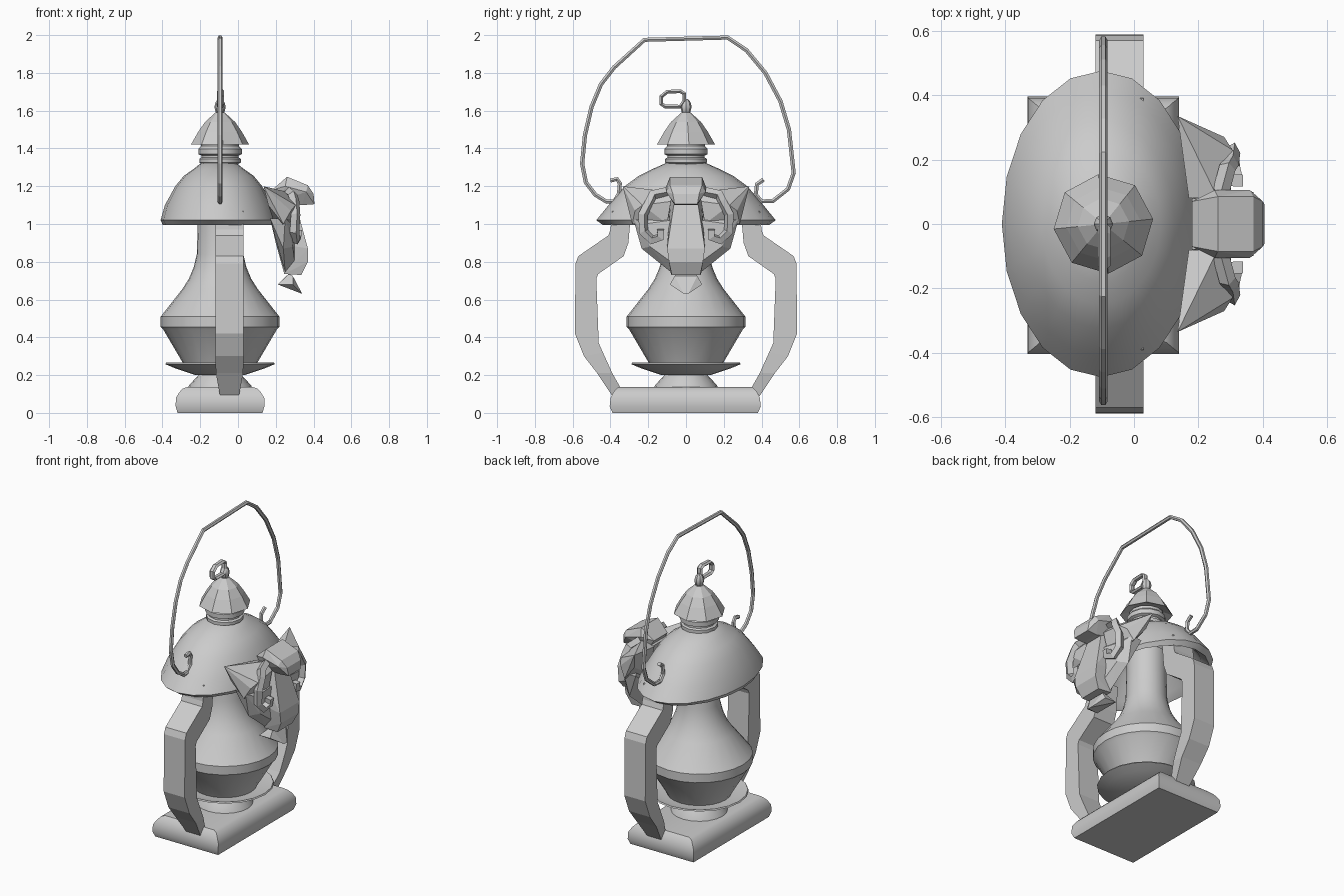
import bpy, bmesh, math
from mathutils import Vector

CX = -0.095  # lamp axis


def finish(name, bm, smooth=None):
    bmesh.ops.recalc_face_normals(bm, faces=bm.faces)
    me = bpy.data.meshes.new(name)
    bm.to_mesh(me)
    bm.free()
    ob = bpy.data.objects.new(name, me)
    bpy.context.collection.objects.link(ob)
    if smooth:
        me.polygons.foreach_set("use_smooth", [True] * len(me.polygons))
        me.set_sharp_from_angle(angle=math.radians(smooth))
    return ob


def loft(name, rings, smooth=None):
    """Skin a stack of equal-length point rings, capped at both ends."""
    bm = bmesh.new()
    vs = [[bm.verts.new(p) for p in r] for r in rings]
    n = len(vs[0])
    for a, b in zip(vs, vs[1:]):
        for i in range(n):
            j = (i + 1) % n
            bm.faces.new((a[i], a[j], b[j], b[i]))
    bm.faces.new(vs[0])
    bm.faces.new(vs[-1])
    return finish(name, bm, smooth)


def lathe(name, profile, segs=20, smooth=35, cx=CX, turn=0):
    """Profile entries are (rx, ry, z) or (r, z)."""
    rings = []
    for p in profile:
        rx, ry, z = p if len(p) == 3 else (p[0], p[0], p[1])
        rings.append([(cx + rx * math.cos(turn + math.tau * i / segs),
                       ry * math.sin(turn + math.tau * i / segs), z) for i in range(segs)])
    return loft(name, rings, smooth)


def hull(name, pts, side=1, both=False):
    bm = bmesh.new()
    for x, y, z in pts:
        bm.verts.new((x, y * side, z))
        if both and y:
            bm.verts.new((x, -y, z))
    res = bmesh.ops.convex_hull(bm, input=bm.verts)
    junk = [v for v in set(res["geom_interior"] + res["geom_unused"])
            if isinstance(v, bmesh.types.BMVert)]
    bmesh.ops.delete(bm, geom=junk, context='VERTS')
    return finish(name, bm)


def tube(name, pts, r, cyclic=False, res=1):
    cu = bpy.data.curves.new(name, 'CURVE')
    cu.dimensions = '3D'
    cu.bevel_depth = r
    cu.bevel_resolution = res
    cu.use_fill_caps = True
    sp = cu.splines.new('POLY')
    sp.points.add(len(pts) - 1)
    for p, c in zip(sp.points, pts):
        p.co = (*c, 1)
    sp.use_cyclic_u = cyclic
    sp.use_smooth = False
    ob = bpy.data.objects.new(name, cu)
    bpy.context.collection.objects.link(ob)
    return ob


# Base plinth with rounded upper edges
base = []
for z, hx, hy in [(0, .225, .385), (.035, .235, .4), (.08, .234, .395),
                  (.11, .215, .38), (.128, .198, .365), (.137, .175, .355)]:
    base.append([(CX + sx * hx, sy * hy - .004, z)
                 for sx, sy in ((-1, -1), (1, -1), (1, 1), (-1, 1))])
loft("base", base, 35)

# Foot, saucer and glass body
lathe("foot", [(.17, .12), (.165, .145), (.11, .205)])
lathe("saucer", [(.11, .2), (.13, .2), (.235, .235), (.29, .258), (.285, .266),
                 (.22, .25), (.1, .245)])
lathe("body", [(.19, .25), (.2, .27), (.3, .44), (.314, .455), (.314, .51), (.2, .655),
               (.165, .71), (.14, .77), (.123, .84), (.118, 1.0), (.118, 1.15)], 24)

# Oval dome roof with hollow underside
lathe("dome", [(.07, .1, 1.27), (.18, .29, 1.17), (.25, .39, 1.03), (.296, .44, .995),
               (.308, .475, 1.02), (.285, .41, 1.1), (.23, .325, 1.2), (.185, .25, 1.255),
               (.135, .18, 1.29), (.09, .1, 1.325)], 20, 40, -.102)

# Collar rings, faceted cap and finial
lathe("collar", [(.095, 1.3), (.095, 1.318), (.11, 1.325), (.11, 1.345), (.098, 1.352),
                 (.098, 1.362), (.115, 1.37), (.115, 1.398), (.1, 1.412), (.1, 1.43)], 12)
lathe("cap", [(.1, 1.44), (.155, 1.42), (.115, 1.49), (.08, 1.54), (.025, 1.59)], 8, None, turn=.1)
lathe("finial", [(.012, 1.58), (.024, 1.595), (.03, 1.62), (.024, 1.645), (.01, 1.662)], 8)
ring = tube("top_ring", [(0, y, z) for y, z in [(-.01, 1.65), (-.01, 1.69), (-.03, 1.703), (-.10, 1.7),
            (-.13, 1.675), (-.13, 1.635), (-.11, 1.622), (-.03, 1.622)]], .012, True)
ring.location.x = CX + .003
ring.scale.x = 1.6

# Carrying handle with hooked ends
tube("handle", [(CX, y, z) for y, z in [
    (-.40, 1.23), (-.365, 1.238), (-.35, 1.215), (-.355, 1.16), (-.38, 1.12), (-.42, 1.118),
    (-.48, 1.155), (-.53, 1.22), (-.55, 1.32), (-.535, 1.47), (-.5, 1.62), (-.45, 1.74),
    (-.38, 1.83), (-.22, 1.975), (.22, 1.987), (.32, 1.92), (.42, 1.8), (.5, 1.65),
    (.545, 1.5), (.57, 1.27), (.54, 1.185), (.46, 1.122), (.4, 1.12), (.37, 1.155),
    (.375, 1.21), (.41, 1.235)]], .013)

# Side frame arms: outer/inner point pairs swept down, narrowing at the foot
stations = [(.39, 1.07, .29, 1.07, 0), (.4, .97, .305, .9, 0), (.41, .94, .33, .83, 0),
            (.57, .83, .465, .735, 0), (.585, .79, .475, .71, 0), (.588, .42, .462, .37, 0),
            (.54, .3, .44, .32, 0), (.47, .21, .39, .21, .003), (.39, .09, .345, .13, .025)]
for label, s in (("left", -1), ("right", 1)):
    loft("frame_arm_" + label, [[(-.12 + t, s * yo, zo), (.03 - t, s * yo, zo),
                                 (.03 - t, s * yi, zi), (-.12 + t, s * yi, zi)]
                                for yo, zo, yi, zi, t in stations])

# Animal mask: snout, crest, beard
hull("mask_snout", [(.3, .06, 1.13), (.325, .06, 1.0), (.37, .1, .87), (.37, .09, .8),
                    (.335, .075, .73), (.245, .08, .735), (.2, .1, .9), (.18, .08, 1.15)], both=True)
hull("mask_crest", [(.18, .07, 1.18), (.26, .085, 1.25), (.37, .085, 1.205), (.4, .07, 1.16),
                    (.405, .06, 1.105), (.34, .06, 1.1), (.25, .105, 1.2), (.36, .105, 1.17),
                    (.22, .07, 1.12)], both=True)
hull("mask_beard", [(.27, .05, .735), (.21, .085, .68), (.29, .085, .68), (.25, .05, .72),
                    (.34, .012, .63), (.29, .06, .725)], both=True)

# Mirrored ears, cheeks and curled horns
for label, s in (("left", -1), ("right", 1)):
    hull("mask_ear_" + label, [(.135, .335, 1.2), (.16, .3, 1.1), (.28, .27, 1.07), (.305, .23, 1.1),
                               (.24, .285, 1.0), (.3, .08, 1.12), (.26, .08, 1.17),
                               (.17, .08, 1.15), (.2, .1, .98), (.29, .1, 1.0)], s)
    hull("mask_cheek_" + label, [(.25, .28, 1.03), (.17, .27, 1.03), (.285, .22, 1.0), (.24, .235, .87),
                                 (.29, .19, .88), (.25, .08, .745), (.3, .08, .8), (.2, .08, .9),
                                 (.3, .08, 1.02)], s)
    tube("mask_horn_" + label, [(x, s * y, z) for x, y, z in [
        (.27, .1, 1.17), (.29, .175, 1.155), (.3, .19, 1.12), (.305, .228, 1.05), (.3, .225, .96),
        (.305, .18, .915), (.315, .135, .93), (.32, .135, .97)]], .026, False, 0)
